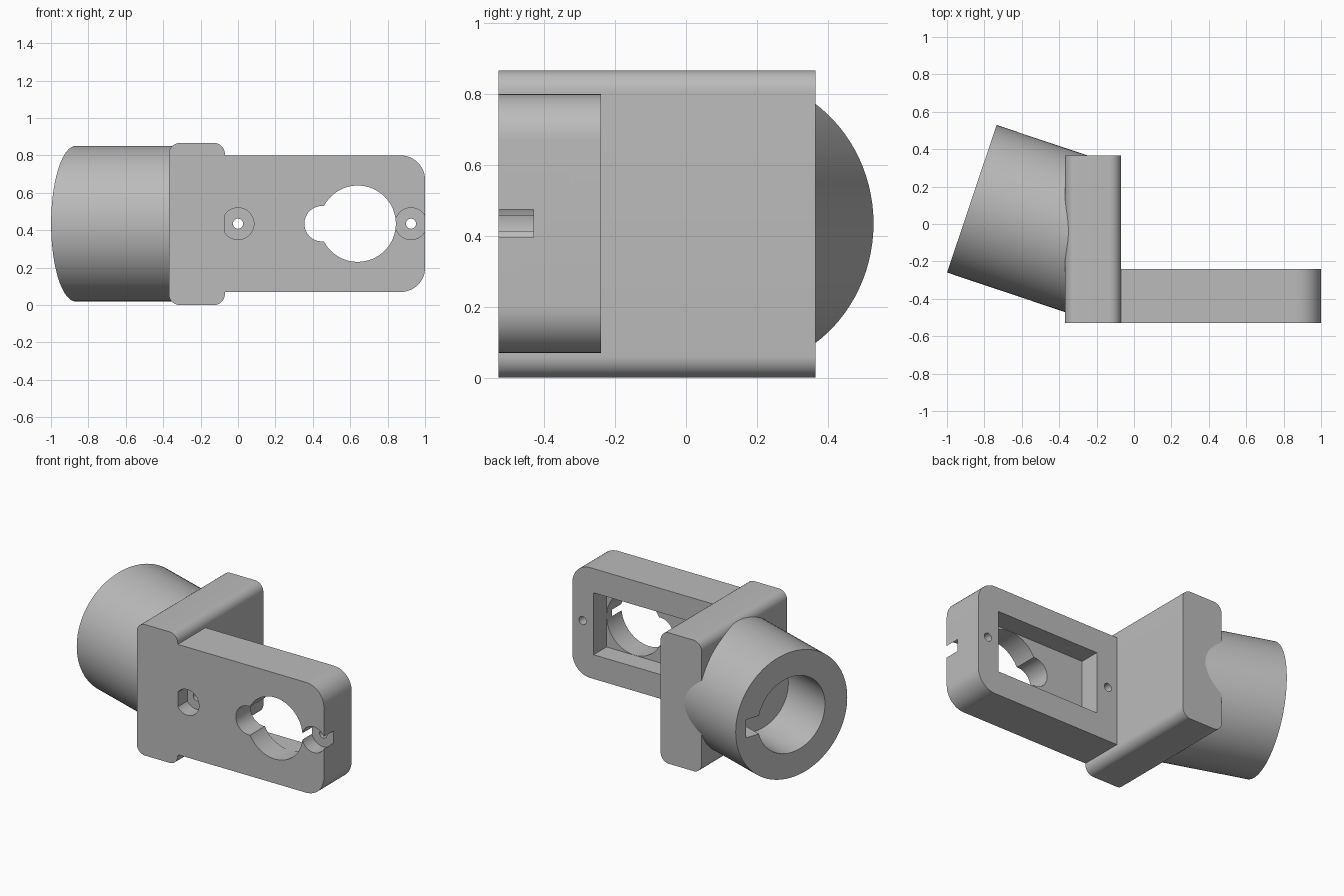
import bpy, bmesh, math
from mathutils import Matrix, Vector

if "Cube" in bpy.data.objects:
    bpy.data.objects.remove(bpy.data.objects["Cube"], do_unlink=True)

grey = bpy.data.materials.new("plain_grey")
grey.use_nodes = True
colour = (0.5, 0.5, 0.5, 1)
grey.diffuse_color = colour
grey.node_tree.nodes["Principled BSDF"].inputs["Base Color"].default_value = colour

MID = 0.435            # height of the shared centre line
FRONT, PLATE_BACK = -0.53, -0.24


def make_object(name, bm):
    bmesh.ops.recalc_face_normals(bm, faces=bm.faces)
    mesh = bpy.data.meshes.new(name)
    bm.to_mesh(mesh)
    bm.free()
    mesh.materials.append(grey)
    obj = bpy.data.objects.new(name, mesh)
    bpy.context.collection.objects.link(obj)
    return obj


def slab(name, x0, x1, y0, y1, z0, z1, left_r=0, right_r=0, steps=12):
    """Rectangle in XZ with rounded corners, extruded along Y."""
    bm = bmesh.new()
    verts = []
    corners = [(x1, z1, -1, -1, right_r), (x0, z1, 1, -1, left_r),
               (x0, z0, 1, 1, left_r), (x1, z0, -1, 1, right_r)]
    for i, (x, z, sx, sz, r) in enumerate(corners):
        for k in range(steps + 1 if r else 1):
            a = math.pi / 2 * (i + k / steps)
            dx, dz = (math.cos(a), math.sin(a)) if r else (0, 0)
            verts.append(bm.verts.new((x + r * (sx + dx), y0, z + r * (sz + dz))))
    face = bm.faces.new(verts)
    out = bmesh.ops.extrude_face_region(bm, geom=[face])
    moved = [v for v in out["geom"] if isinstance(v, bmesh.types.BMVert)]
    bmesh.ops.translate(bm, verts=moved, vec=(0, y1 - y0, 0))
    return make_object(name, bm)


def rod(name, start, axis_frame, radius, length, sides=64):
    """Cylinder running from start along the local z of the frame."""
    bm = bmesh.new()
    matrix = Matrix.Translation(start) @ axis_frame @ Matrix.Translation((0, 0, length / 2))
    bmesh.ops.create_cone(bm, cap_ends=True, segments=sides, radius1=radius,
                          radius2=radius, depth=length, matrix=matrix)
    return make_object(name, bm)


def cut(target, cutters):
    for cutter in cutters:
        cutter.hide_render = True
        mod = target.modifiers.new("cut", "BOOLEAN")
        mod.operation, mod.solver, mod.object = "DIFFERENCE", "EXACT", cutter
    bpy.context.view_layer.update()
    graph = bpy.context.evaluated_depsgraph_get()
    mesh = bpy.data.meshes.new_from_object(target.evaluated_get(graph))
    target.modifiers.clear()
    target.data = mesh
    for cutter in cutters:
        bpy.data.objects.remove(cutter, do_unlink=True)


def smooth(obj):
    bpy.ops.object.select_all(action="DESELECT")
    obj.select_set(True)
    bpy.context.view_layer.objects.active = obj
    bpy.ops.object.shade_smooth_by_angle(angle=math.radians(30))


# Mounting plate with rounded outer end
plate = slab("mounting_plate", -0.07, 1, FRONT, PLATE_BACK, 0.07, 0.80, right_r=0.13)
back_frame = Matrix.Rotation(-math.pi / 2, 4, "X")


def drill(x, radius, depth):
    return rod("drill", (x, FRONT - 0.05, MID), back_frame, radius, depth + 0.05)


# Rear pocket, keyhole opening, then counterbored screw holes
cutters = [slab("pocket", 0.085, 0.845, -0.375, PLATE_BACK + 0.05, 0.23, 0.64),
           drill(0.64, 0.204, 0.2), drill(0.45, 0.095, 0.2)]
for x in (0, 0.925):
    cutters += [drill(x, 0.085, 0.1), drill(x, 0.027, 0.4)]
cut(plate, cutters)

# Upright block joining plate and tube
block = slab("joining_block", -0.37, -0.07, FRONT, 0.365, 0, 0.867, 0.06, 0.06)

# Angled tube with blind bore and keyway
axis = Vector((0.948, -0.318, 0)).normalized()
side = Vector((-axis.y, axis.x, 0))
frame = Matrix((side, (0, 0, 1), axis)).transposed().to_4x4()
mouth = Vector((-0.867, 0.135, MID))
tube = rod("angled_tube", mouth, frame, 0.416, 0.68, 96)
bore = rod("bore", mouth - axis * 0.05, frame, 0.25, 0.42)
bm = bmesh.new()
bmesh.ops.create_cube(bm, size=1, matrix=Matrix.Translation(mouth) @ frame
                      @ Matrix.Translation((0.24, 0, 0.16)) @ Matrix.Diagonal((0.2, 0.12, 0.42, 1)))
cut(tube, [bore, make_object("keyway", bm)])

for part in (plate, block, tube):
    smooth(part)
